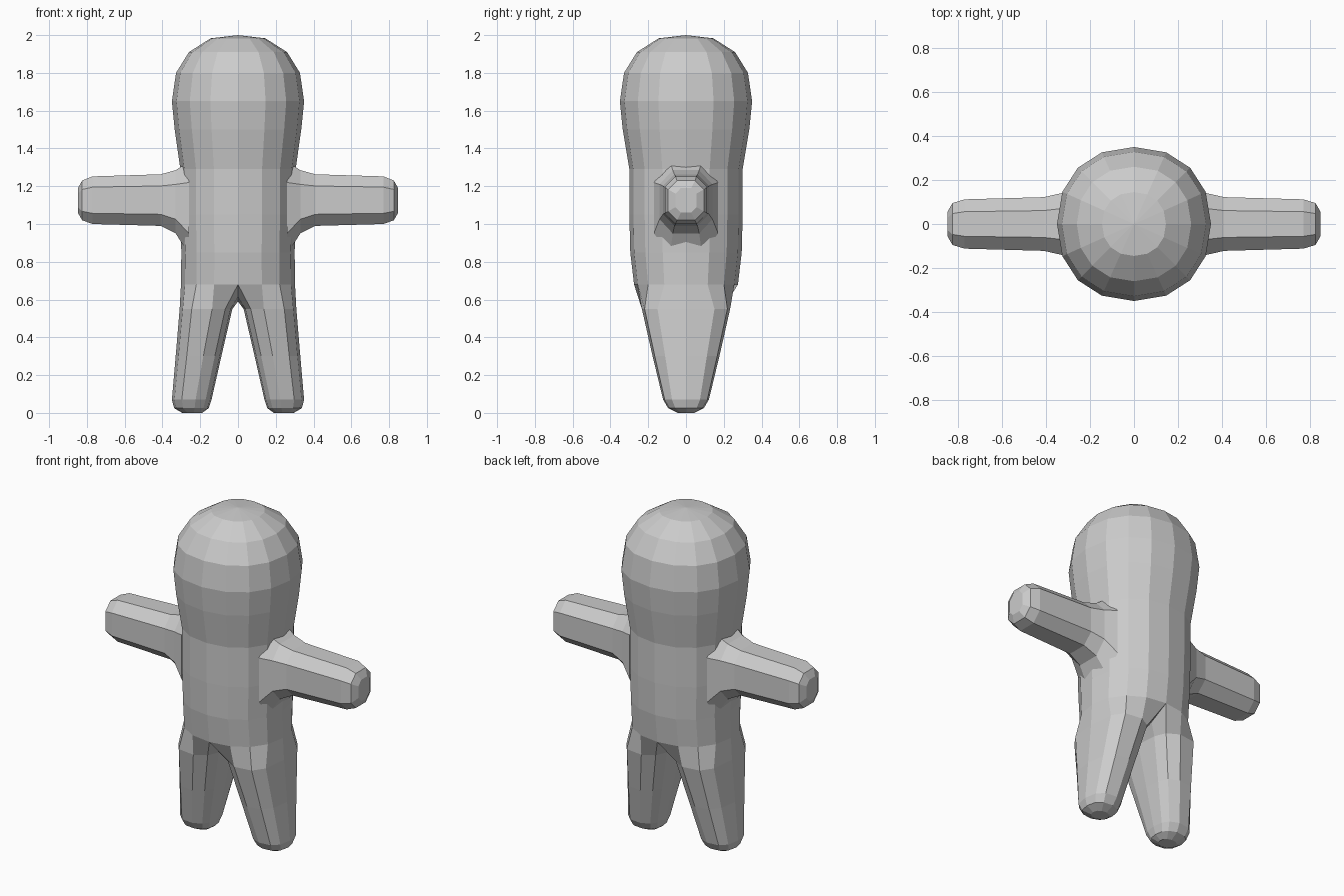
import bpy, bmesh
from math import cos, sin, radians

if "Cube" in bpy.data.objects:
    bpy.data.objects.remove(bpy.data.objects["Cube"])


def oval(deg, n):
    """Point on a unit superellipse; larger n is squarer."""
    c, s = cos(radians(deg)), sin(radians(deg))
    f = lambda v: (1 if v > 0 else -1) * abs(v) ** (2 / n) if abs(v) > 1e-6 else 0.0
    return f(c), f(s)


def ring(bm, pts):
    return [bm.verts.new(p) for p in pts]


def bridge(bm, a, b, closed):
    n = len(a)
    for i in range(n if closed else n - 1):
        j = (i + 1) % n
        bm.faces.new((a[i], a[j], b[j], b[i]))


def finish(bm, name):
    """Make a flat-shaded object mirrored across x."""
    bmesh.ops.recalc_face_normals(bm, faces=bm.faces)
    me = bpy.data.meshes.new(name)
    bm.to_mesh(me)
    bm.free()
    ob = bpy.data.objects.new(name, me)
    bpy.context.collection.objects.link(ob)
    mod = ob.modifiers.new("mirror", 'MIRROR')
    mod.use_clip = True
    mod.merge_threshold = 0.001
    return ob


# Head, torso and leg: right half, rings of (z, x radius, y radius)
body_rings = [
    (0.68, 0.302, 0.275), (0.85, 0.30, 0.295), (1.05, 0.305, 0.30),
    (1.29, 0.305, 0.30), (1.50, 0.335, 0.335), (1.65, 0.35, 0.35),
    (1.80, 0.328, 0.328), (1.91, 0.26, 0.26), (1.983, 0.145, 0.145),
]
bm = bmesh.new()
rows = []
for z, rx, ry in body_rings:
    pts = []
    for k in range(9):
        x, y = oval(-90 + 22.5 * k, 2.2)
        pts.append((x * rx, y * ry, z))
    rows.append(ring(bm, pts))
for a, b in zip(rows, rows[1:]):
    bridge(bm, a, b, False)
top = bm.verts.new((0, 0, 2.0))
for a, b in zip(rows[-1], rows[-1][1:]):
    bm.faces.new((a, b, top))

# Leg: continues from the torso's lower edge and the crotch arch
crotch = ring(bm, [(0, 0.15, 0.615), (0, 0, 0.59), (0, -0.15, 0.615)])
prev = rows[0] + crotch
angles = [-130 + 32.5 * k for k in range(9)] + [155, 180, 205]
# (z, inner x, outer x, y radius, squareness)
for z, x0, x1, ry, n in [
    (0.55, 0.03, 0.309, 0.235, 2.8), (0.30, 0.088, 0.330, 0.178, 2.6),
    (0.07, 0.140, 0.350, 0.122, 2.5), (0.025, 0.155, 0.338, 0.095, 2.4),
    (0.0, 0.19, 0.295, 0.045, 2.2),
]:
    pts = []
    for d in angles:
        x, y = oval(d, n)
        pts.append(((x0 + x1) / 2 + x * (x1 - x0) / 2, y * ry, z))
    cur = ring(bm, pts)
    bridge(bm, prev, cur, True)
    prev = cur
bm.faces.new(prev)
finish(bm, "body")

# Arms: eight-sided, flared at the shoulder, rounded at the hand
bm = bmesh.new()
prev = None
section = [(1, -.55), (1, .55), (.5, 1), (-.5, 1), (-1, .55), (-1, -.55), (-.5, -1), (.5, -1)]
# (x, y radius, bottom z, top z)
for x, ry, z0, z1 in [
    (0.26, 0.17, 0.84, 1.33), (0.33, 0.14, 0.95, 1.285),
    (0.41, 0.122, 0.99, 1.263), (0.77, 0.112, 1.0, 1.252),
    (0.825, 0.095, 1.02, 1.23), (0.848, 0.055, 1.06, 1.19),
]:
    zc, rz = (z0 + z1) / 2, (z1 - z0) / 2
    cur = ring(bm, [(x, u * ry, zc + v * rz) for u, v in section])
    if prev:
        bridge(bm, prev, cur, True)
    else:
        bm.faces.new(cur)
    prev = cur
bm.faces.new(prev)
finish(bm, "arms")
